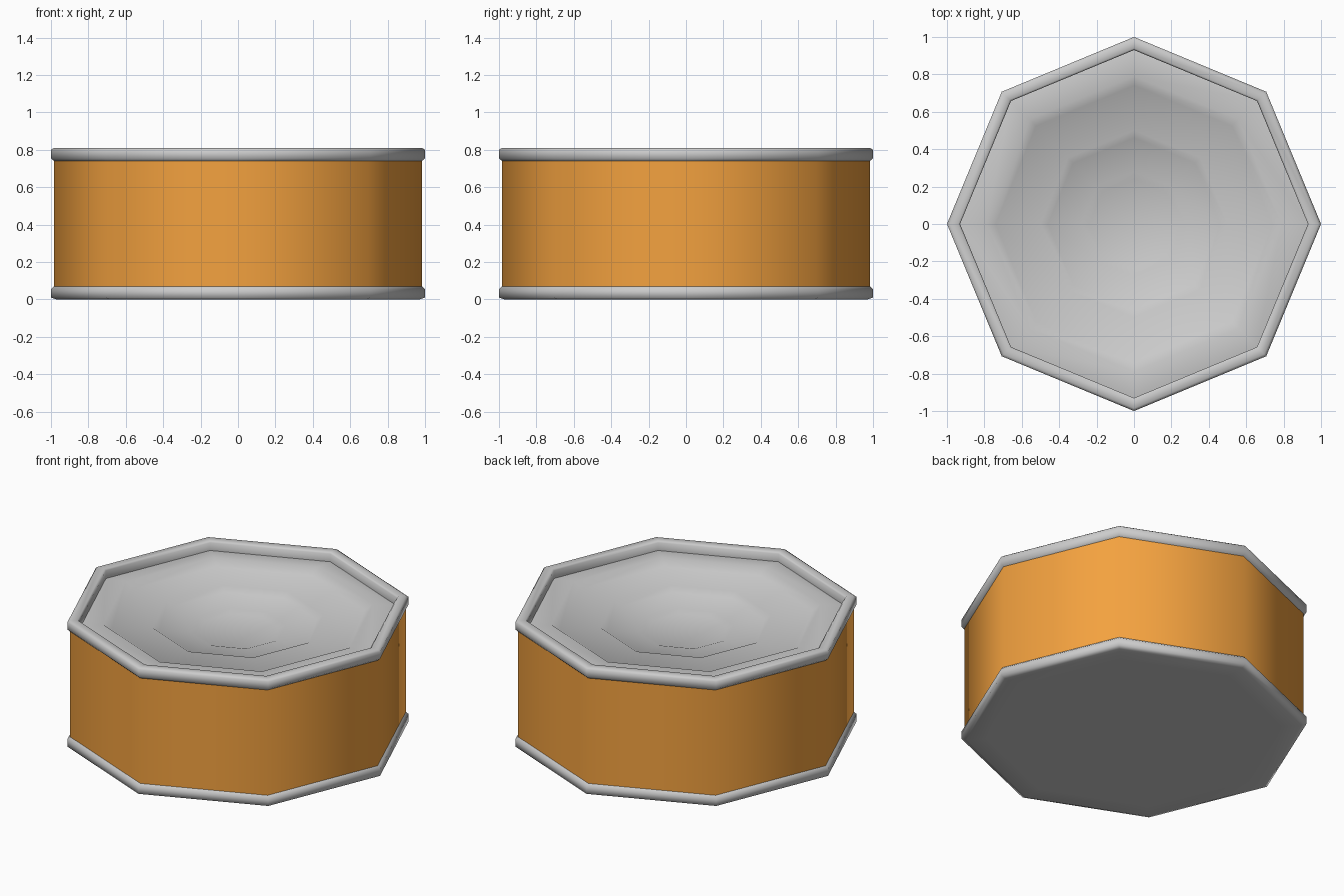
import bpy, bmesh
from math import sin, cos, pi, radians

if "Cube" in bpy.data.objects:
    bpy.data.objects.remove(bpy.data.objects["Cube"])

SIDES = 8


def lathe(name, profile, color=None):
    """Spin an (r, z) profile round z; r = 0 ends close as fans."""
    bm = bmesh.new()
    rings = []
    for r, z in profile:
        if r == 0:
            rings.append([bm.verts.new((0, 0, z))] * SIDES)
        else:
            rings.append([bm.verts.new((r * cos(2 * pi * i / SIDES), r * sin(2 * pi * i / SIDES), z))
                          for i in range(SIDES)])
    for a, b in zip(rings, rings[1:]):
        for i in range(SIDES):
            j = (i + 1) % SIDES
            quad = list(dict.fromkeys((a[i], a[j], b[j], b[i])))
            bm.faces.new(quad)
    mesh = bpy.data.meshes.new(name)
    bm.to_mesh(mesh)
    bm.free()
    obj = bpy.data.objects.new(name, mesh)
    bpy.context.collection.objects.link(obj)
    if color:
        mat = bpy.data.materials.new(name + "_paint")
        mat.diffuse_color = color
        mat.use_nodes = True
        mat.node_tree.nodes["Principled BSDF"].inputs["Base Color"].default_value = mat.diffuse_color
        mesh.materials.append(mat)
    bpy.ops.object.select_all(action='DESELECT')
    obj.select_set(True)
    bpy.context.view_layer.objects.active = obj
    bpy.ops.object.shade_smooth_by_angle(angle=radians(85))
    return obj


# flat base with its raised rim
lathe("base", [(0, 0), (0.85, 0), (0.97, 0), (1, 0.01), (1, 0.055), (0.983, 0.07)])

# orange label wall
lathe("wall", [(0.983, 0.07), (0.983, 0.74)], (0.9, 0.36, 0.05, 1))

# top rim and stepped, recessed lid
lathe("lid", [(0.983, 0.74), (1, 0.755), (1, 0.80), (0.985, 0.81), (0.94, 0.81), (0.93, 0.80),
              (0.93, 0.75), (0.79, 0.77), (0.74, 0.735), (0.50, 0.725),
              (0.46, 0.70), (0.28, 0.68), (0.24, 0.665), (0, 0.665)])
